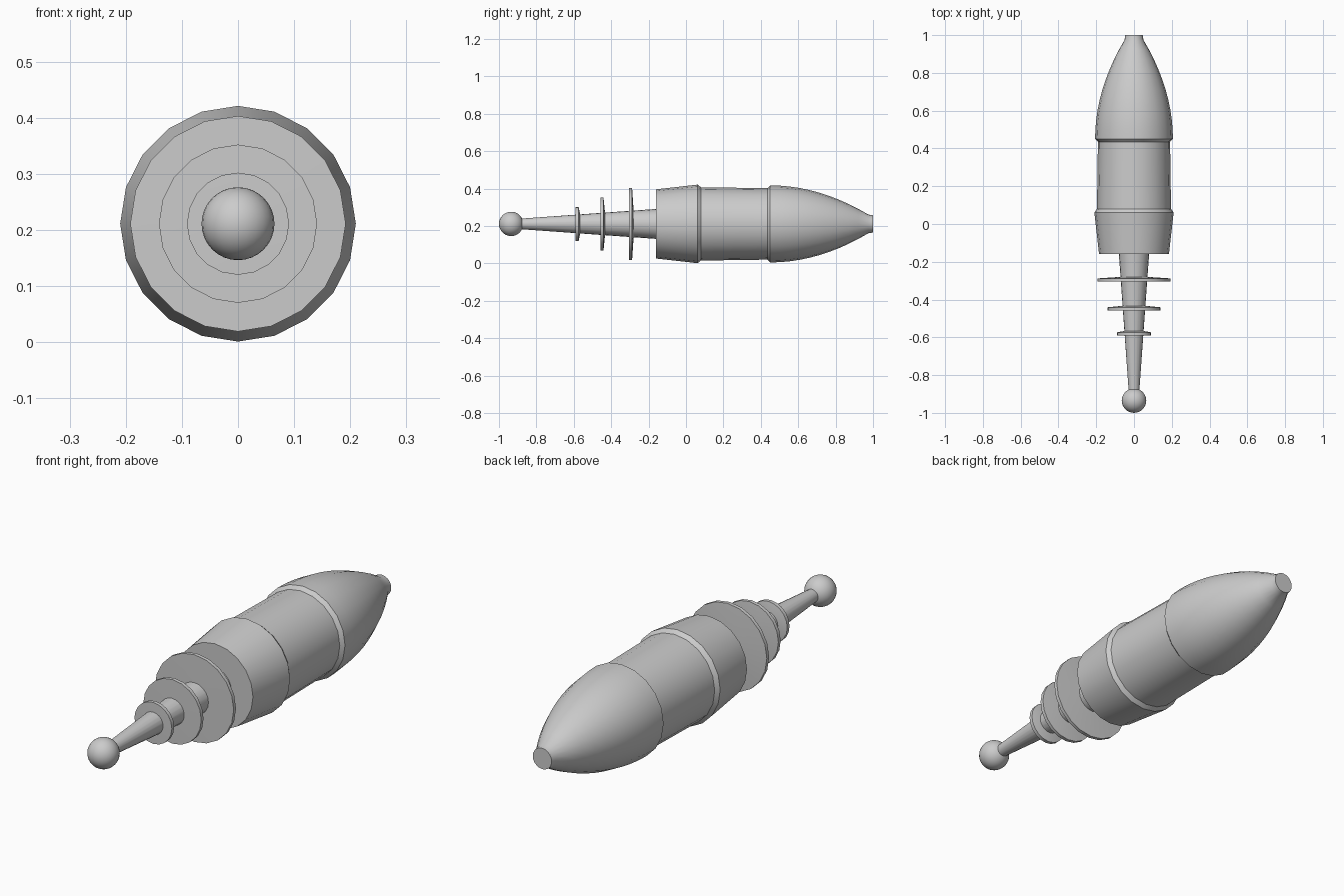
import bpy, bmesh, math

if "Cube" in bpy.data.objects:
    bpy.data.objects.remove(bpy.data.objects["Cube"])

SIDES = 20
AXIS_Z = 0.211


def lathe(name, profile):
    """Revolve (y, radius) points around the long axis; closes ends."""
    bm = bmesh.new()
    rings = []
    for y, r in profile:
        rings.append([bm.verts.new((r * math.sin(2 * math.pi * i / SIDES), y,
                                    AXIS_Z + r * math.cos(2 * math.pi * i / SIDES)))
                      for i in range(SIDES)])
    for a, b in zip(rings, rings[1:]):
        for i in range(SIDES):
            j = (i + 1) % SIDES
            bm.faces.new((a[i], a[j], b[j], b[i]))
    bm.faces.new(rings[0])
    bm.faces.new(rings[-1])
    bmesh.ops.recalc_face_normals(bm, faces=bm.faces)
    mesh = bpy.data.meshes.new(name)
    bm.to_mesh(mesh)
    bm.free()
    obj = bpy.data.objects.new(name, mesh)
    bpy.context.collection.objects.link(obj)
    smooth(obj)
    return obj


def smooth(obj):
    bpy.ops.object.select_all(action='DESELECT')
    obj.select_set(True)
    bpy.context.view_layer.objects.active = obj
    bpy.ops.object.shade_smooth_by_angle(angle=math.radians(30))


# Main body: flared rear collar, straight barrel, stepped ogive nose
nose = []
for k in range(11):
    t = k / 10
    nose.append((0.45 + 0.525 * t, 0.206 - 0.156 * t ** 2))
lathe("body", [(-0.16, 0.185), (0.062, 0.21), (0.08, 0.196), (0.435, 0.191)]
      + nose + [(1.0, 0.046)])

# Tapered barrel rod
lathe("barrel_rod", [(-0.16, 0.08), (-0.9, 0.027)])

# Thin discs, thicker toward the middle
for name, y, r in (("large_disc", -0.304, 0.192),
                   ("medium_disc", -0.457, 0.141),
                   ("small_disc", -0.59, 0.091)):
    lathe(name, [(y - 0.001, 0.04), (y, r), (y + 0.016, r), (y + 0.026, 0.04)])

# Ball tip
bpy.ops.mesh.primitive_uv_sphere_add(segments=24, ring_count=16, radius=0.065,
                                     location=(0, -0.935, AXIS_Z))
ball = bpy.context.object
ball.name = "ball_tip"
smooth(ball)
